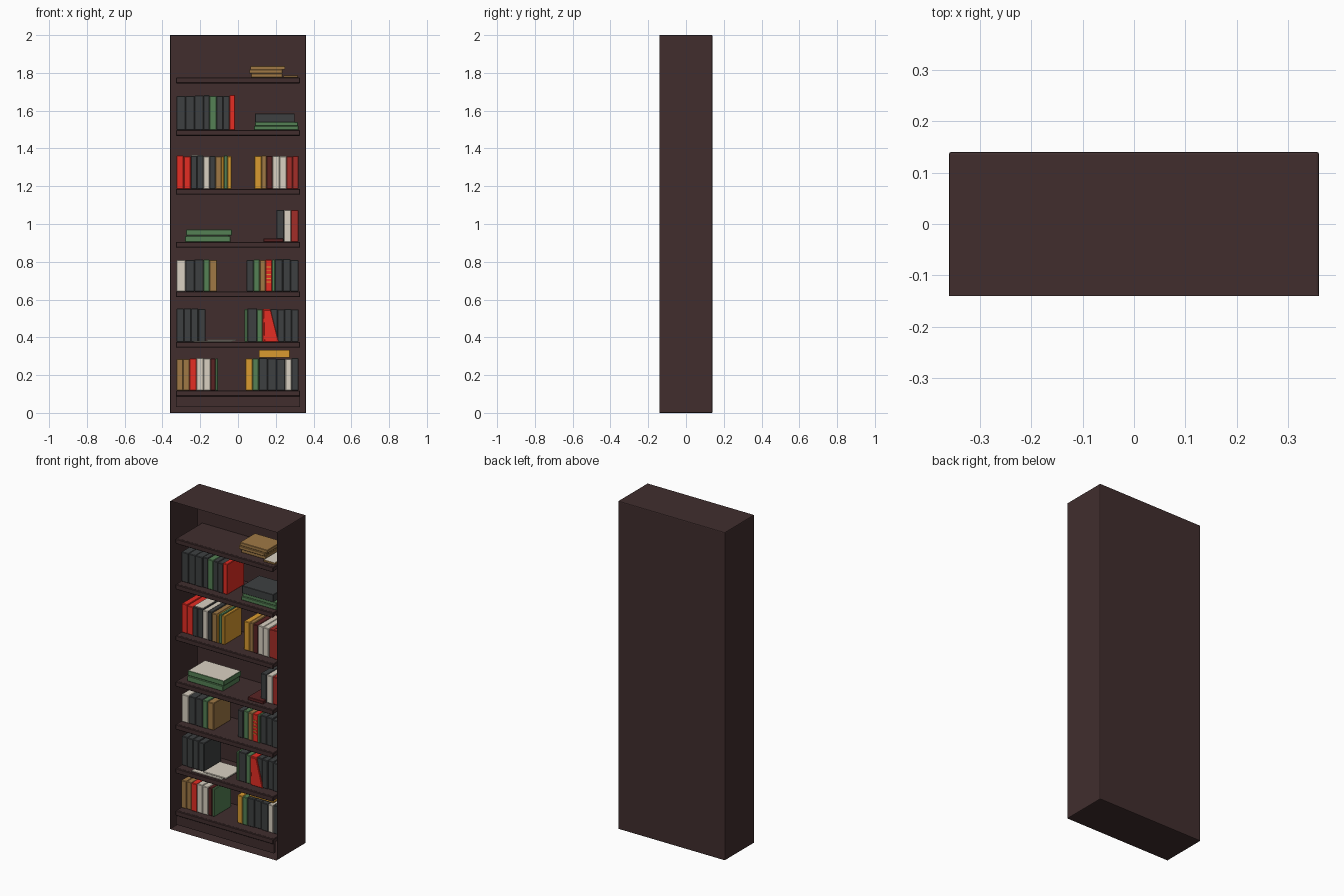
import bpy, bmesh, random
from mathutils import Vector

if "Cube" in bpy.data.objects:
    bpy.data.objects.remove(bpy.data.objects["Cube"])
random.seed(4)

COLOURS = {
    "dark_wood": (0.052, 0.027, 0.027), "charcoal": (0.048, 0.051, 0.053),
    "green": (0.09, 0.22, 0.09), "red": (0.78, 0.026, 0.017),
    "dark_red": (0.37, 0.026, 0.021), "cream": (0.70, 0.64, 0.54),
    "tan": (0.35, 0.19, 0.06), "ochre": (0.70, 0.33, 0.03),
    "maroon": (0.10, 0.017, 0.017),
}
NAMES = list(COLOURS)
MATS = []
for n, c in COLOURS.items():
    m = bpy.data.materials.new(n)
    m.diffuse_color = (*c, 1)
    m.use_nodes = True
    m.node_tree.nodes["Principled BSDF"].inputs["Base Color"].default_value = m.diffuse_color
    MATS.append(m)


def box(bm, x, y, z, colour, top_colour=None, top_x=None):
    """Box from (low, high) ranges; top_x gives the top a different x range."""
    tx = top_x or x
    vs = [bm.verts.new(p) for p in (
        (x[0], y[0], z[0]), (x[1], y[0], z[0]), (x[1], y[1], z[0]), (x[0], y[1], z[0]),
        (tx[0], y[0], z[1]), (tx[1], y[0], z[1]), (tx[1], y[1], z[1]), (tx[0], y[1], z[1]))]
    for i, idx in enumerate(((3, 2, 1, 0), (4, 5, 6, 7), (0, 1, 5, 4),
                             (1, 2, 6, 5), (2, 3, 7, 6), (3, 0, 4, 7))):
        f = bm.faces.new([vs[k] for k in idx])
        f.material_index = NAMES.index(top_colour if i == 1 and top_colour else colour)


def finish(bm, name, bevel=0.0, segments=1):
    mesh = bpy.data.meshes.new(name)
    bm.to_mesh(mesh)
    bm.free()
    for m in MATS:
        mesh.materials.append(m)
    ob = bpy.data.objects.new(name, mesh)
    bpy.context.collection.objects.link(ob)
    if bevel:
        b = ob.modifiers.new("soft_edges", "BEVEL")
        b.width, b.segments, b.limit_method = bevel, segments, "ANGLE"
    return ob


# Carcass: one block hollowed from the front
bm = bmesh.new()
box(bm, (-0.36, 0.36), (-0.14, 0.14), (0, 2), "dark_wood")
front = min(bm.faces, key=lambda f: f.calc_center_median().y)
bmesh.ops.inset_region(bm, faces=[front], thickness=0.032)
bmesh.ops.inset_region(bm, faces=[front], thickness=0.0005, depth=-0.263)
finish(bm, "carcass", 0.005, 2)

# Shelves: board with a slightly proud front rail
SHELVES = (1.775, 1.497, 1.185, 0.905, 0.643, 0.376, 0.118)
for i, z in enumerate(SHELVES):
    bm = bmesh.new()
    box(bm, (-0.329, 0.329), (-0.125, 0.124), (z - 0.026, z), "dark_wood")
    box(bm, (-0.329, 0.329), (-0.133, -0.12), (z - 0.03, z), "dark_wood")
    finish(bm, f"shelf_{i + 1}", 0.003)

# Plinth panel under the lowest shelf
bm = bmesh.new()
box(bm, (-0.329, 0.329), (-0.125, -0.11), (0.03, 0.095), "dark_wood")
finish(bm, "plinth_panel")


def book_row(name, shelf, height, start, books, front=-0.08):
    """Upright books side by side; each entry is (right edge, colour)."""
    z, x = SHELVES[shelf - 1], start
    bm = bmesh.new()
    for right, colour in books:
        count = max(1, round((right - x) / 0.042))
        step = (right - x) / count
        for _ in range(count):
            y = front + random.uniform(-0.003, 0.003)
            h = height + random.uniform(-0.003, 0.003)
            box(bm, (x, x + step), (y, y + 0.165), (z, z + h), colour)
            x += step
    finish(bm, name, 0.003)


book_row("books_second_left", 2, 0.183, -0.325, [(-0.183, "charcoal"), (-0.15, "charcoal"),
         (-0.113, "green"), (-0.045, "charcoal"), (-0.015, "red")])
book_row("books_third_left", 3, 0.175, -0.325, [(-0.25, "red"), (-0.183, "charcoal"), (-0.15, "cream"),
         (-0.12, "charcoal"), (-0.087, "tan"), (-0.075, "ochre"), (-0.055, "green"), (-0.035, "ochre")])
book_row("books_third_right", 3, 0.175, 0.087, [(0.125, "ochre"), (0.15, "tan"), (0.183, "maroon"),
         (0.257, "cream"), (0.32, "dark_red")], -0.07)
book_row("books_fourth_right", 4, 0.17, 0.203, [(0.243, "charcoal"), (0.28, "cream"), (0.32, "dark_red")], -0.07)
book_row("books_fifth_left", 5, 0.168, -0.325, [(-0.278, "cream"), (-0.183, "charcoal"),
         (-0.15, "green"), (-0.11, "tan")])
book_row("books_fifth_right", 5, 0.168, 0.045, [(0.082, "charcoal"), (0.115, "green"), (0.145, "tan"),
         (0.18, "red"), (0.195, "green"), (0.32, "charcoal")], -0.065)
book_row("books_sixth_left", 6, 0.175, -0.325, [(-0.172, "charcoal")])
book_row("books_sixth_right", 6, 0.175, 0.035, [(0.05, "green"), (0.1, "charcoal"), (0.13, "green"),
         (0.172, "red"), (0.32, "charcoal")], -0.065)
book_row("books_bottom_left", 7, 0.17, -0.325, [(-0.257, "tan"), (-0.22, "red"), (-0.146, "cream"),
         (-0.12, "maroon"), (-0.105, "green")])
book_row("books_bottom_right", 7, 0.17, 0.04, [(0.077, "ochre"), (0.11, "green"), (0.25, "charcoal"),
         (0.283, "cream"), (0.32, "charcoal")], -0.065)


def stack(name, shelf, items, lift=0.0):
    """Books lying flat; each item is (x range, y range, thickness, colour, top colour)."""
    z = SHELVES[shelf - 1] + lift
    bm = bmesh.new()
    for xr, yr, t, colour, top in items:
        box(bm, xr, yr, (z, z + t), colour, top)
        z += t
    finish(bm, name, min(0.002, t / 4))


stack("stack_top_shelf", 1, [((0.07, 0.235), (-0.07, 0.08), 0.022, "tan", None),
                             ((0.06, 0.235), (-0.08, 0.07), 0.02, "tan", None),
                             ((0.065, 0.25), (-0.075, 0.07), 0.02, "tan", None)])
stack("paper_top_shelf", 1, [((0.24, 0.318), (-0.1, 0.06), 0.012, "tan", "cream")])
stack("stack_second_shelf", 2, [((0.085, 0.32), (-0.09, 0.08), 0.022, "green", None),
                                ((0.09, 0.318), (-0.085, 0.08), 0.02, "green", None),
                                ((0.09, 0.3), (-0.09, 0.075), 0.046, "charcoal", None)])
stack("stack_fourth_shelf", 4, [((-0.28, -0.04), (-0.09, 0.075), 0.031, "green", None),
                                ((-0.27, -0.05), (-0.08, 0.07), 0.004, "cream", None),
                                ((-0.275, -0.032), (-0.09, 0.075), 0.03, "green", "cream")])
stack("low_book_fourth_shelf", 4, [((0.135, 0.24), (-0.1, 0.05), 0.018, "maroon", None)])
stack("papers_sixth_shelf", 6, [((-0.235, -0.03), (-0.115, -0.085), 0.005, "cream", None),
                                ((-0.165, -0.01), (-0.1, 0.06), 0.007, "cream", None)])
stack("flat_book_bottom_shelf", 7, [((0.11, 0.275), (-0.05, 0.09), 0.042, "ochre", None)], 0.174)

# White page tops showing on the dark books of the third shelf
bm = bmesh.new()
box(bm, (-0.246, -0.187), (-0.07, 0.075), (1.357, 1.365), "cream")
finish(bm, "page_tops")

# Leaning red book and the title bands on a red spine
bm = bmesh.new()
box(bm, (0.14, 0.215), (-0.072, 0.06), (0.376, 0.545), "red", top_x=(0.135, 0.173))
finish(bm, "leaning_book", 0.002)
bm = bmesh.new()
for k in range(5):
    box(bm, (0.15, 0.174), (-0.07, -0.064), (0.69 + 0.02 * k, 0.695 + 0.02 * k), "ochre")
finish(bm, "spine_bands")
